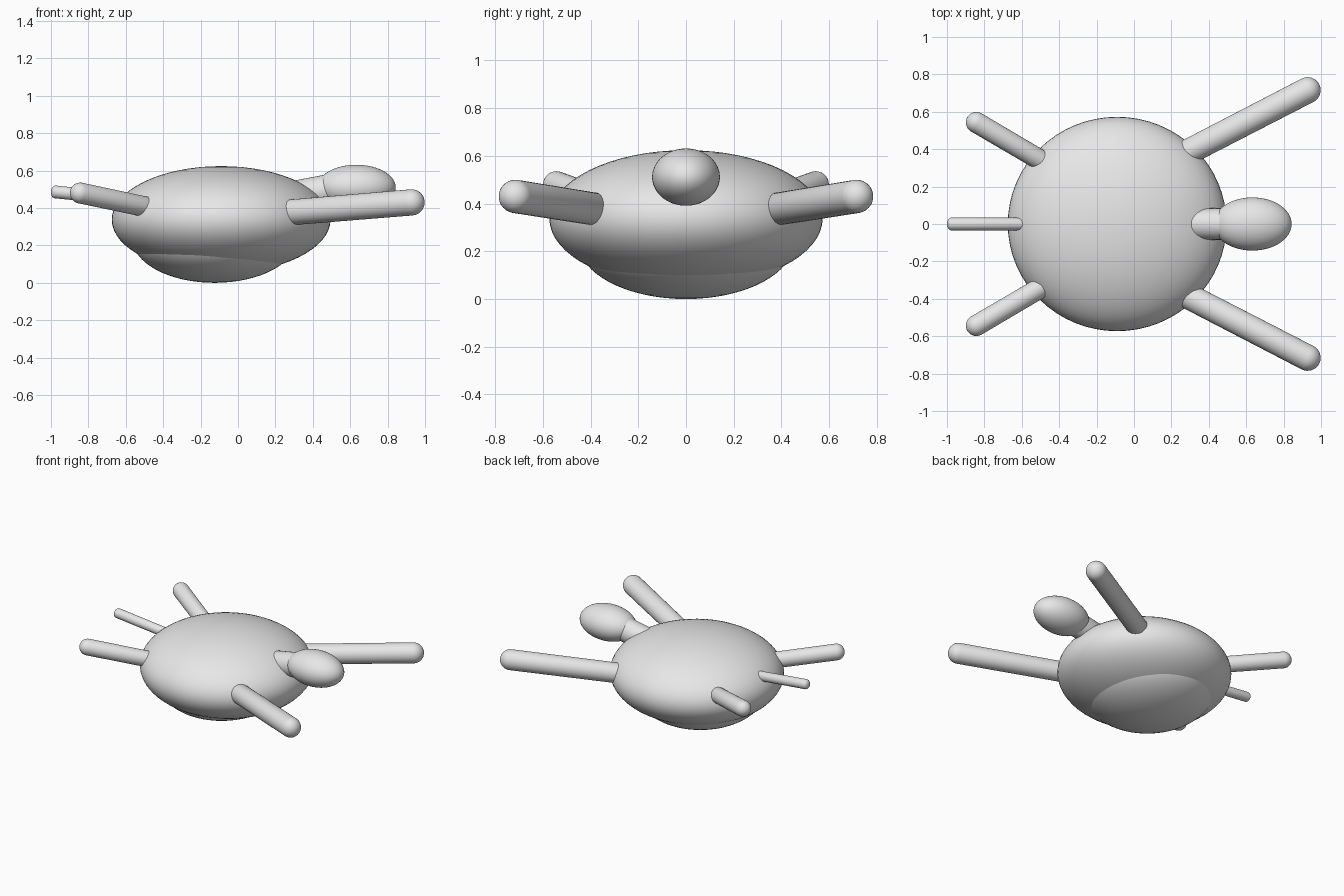
import bpy
import math
from mathutils import Vector

cube = bpy.data.objects.get("Cube")
if cube:
    bpy.data.objects.remove(cube, do_unlink=True)

grey = bpy.data.materials.new("plain_grey")
grey.use_nodes = True
grey.diffuse_color = (0.8, 0.8, 0.8, 1)
grey.node_tree.nodes["Principled BSDF"].inputs["Base Color"].default_value = (0.8, 0.8, 0.8, 1)


def finish(name):
    obj = bpy.context.object
    obj.name = name
    obj.data.materials.append(grey)
    bpy.ops.object.shade_smooth_by_angle(angle=math.radians(40))
    return obj


def ellipsoid(name, centre, radii):
    bpy.ops.mesh.primitive_uv_sphere_add(segments=64, ring_count=32, location=centre)
    bpy.context.object.scale = radii
    bpy.ops.object.transform_apply(location=False, rotation=False, scale=True)
    return finish(name)


def limb(name, root, tip, radius, cap):
    """Round rod from root to tip; the tip is domed by the length cap."""
    root, tip = Vector(root), Vector(tip)
    axis = tip - root
    length = axis.length
    bpy.ops.mesh.primitive_uv_sphere_add(segments=32, ring_count=16, location=root)
    obj = bpy.context.object
    # Stretch a sphere into a capsule along its own z axis
    for v in obj.data.vertices:
        z = v.co.z
        v.co.x *= radius
        v.co.y *= radius
        v.co.z = z * cap + (length if z > -0.001 else 0)
    obj.rotation_euler = axis.to_track_quat("Z", "Y").to_euler()
    return finish(name)


# Shell and belly
ellipsoid("upper_shell", (-0.09, 0, 0.338), (0.585, 0.573, 0.286))
ellipsoid("belly", (-0.125, 0, 0.235), (0.44, 0.45, 0.235))

# Head and neck
ellipsoid("head", (0.633, 0, 0.511), (0.21, 0.142, 0.12))
limb("neck", (0.22, 0, 0.447), (0.58, 0, 0.513), 0.085, 0.05)

# Paired limbs
for side, s in (("left", 1), ("right", -1)):
    limb("front_flipper_" + side, (0.25, s * 0.365, 0.374),
         (0.928, s * 0.715, 0.43), 0.07, 0.07)
    limb("rear_flipper_" + side, (-0.45, s * 0.312, 0.397),
         (-0.843, s * 0.543, 0.48), 0.056, 0.056)

# Tail
limb("tail", (-0.5, 0, 0.437), (-0.977, 0, 0.486), 0.034, 0.023)
